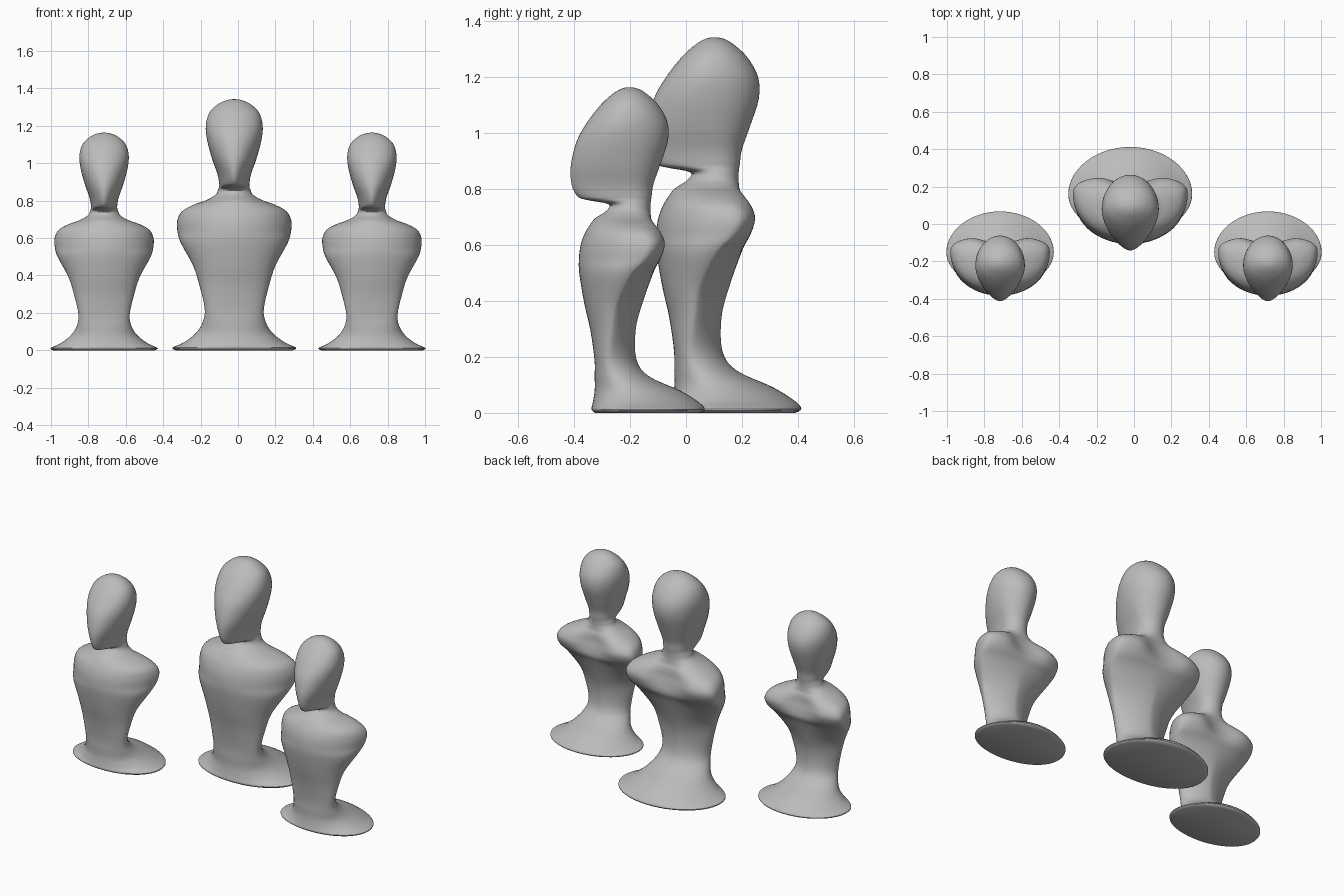
import bpy, bmesh, math
from mathutils import Vector

cube = bpy.data.objects.get("Cube")
if cube:
    bpy.data.objects.remove(cube, do_unlink=True)

clay = bpy.data.materials.new("grey_clay")
clay.use_nodes = True
GREY = (0.5, 0.5, 0.5, 1)
clay.diffuse_color = GREY
clay.node_tree.nodes["Principled BSDF"].inputs["Base Color"].default_value = GREY

# Cross-sections: height, half width, front y, widest y, back y
BASE = [(.008, .315, -.04, .16, .39), (.022, .33, -.055, .16, .412),
        (.05, .27, -.05, .15, .39), (.1, .205, -.042, .11, .31),
        (.16, .168, -.042, .05, .18)]
TORSO = [(.23, .158, -.043, .02, .13), (.35, .185, -.06, .03, .127),
         (.46, .22, -.085, .045, .155), (.58, .285, -.105, .1, .2),
         (.64, .303, -.107, .15, .24), (.7, .305, -.1, .16, .257),
         (.75, .28, -.082, .14, .245), (.785, .22, -.06, .12, .225)]
NECK = [(.81, .15, -.04, .11, .205), (.84, .1, .005, .11, .193),
        (.868, .086, .015, .11, .19)]
HEAD = [(.885, .081, -.07, .11, .191), (.9, .081, -.112, .11, .193),
        (.95, .09, -.137, .1, .2), (1.03, .118, -.14, .09, .228),
        (1.13, .145, -.115, .08, .26), (1.21, .152, -.07, .08, .257),
        (1.28, .132, -.015, .09, .218), (1.325, .085, .035, .1, .17),
        (1.345, .04, .07, .1, .135), (1.35, .008, .095, .1, .106)]
SEGMENTS = 56
STEPS = 4


def bump(z, centre, spread):
    return math.exp(-((z - centre) / spread) ** 2)


def smooth_sections(rows):
    """Catmull-Rom interpolation between cross-sections."""
    pts = [Vector(r) for r in rows]
    pts = [pts[0]] + pts + [pts[-1]]
    out = []
    for a, b, c, d in zip(pts, pts[1:], pts[2:], pts[3:]):
        for i in range(STEPS):
            t = i / STEPS
            out.append((b * 2 + (c - a) * t + (a * 2 - b * 5 + c * 4 - d) * t**2
                        + (b * 3 - a - c * 3 + d) * t**3) / 2)
    return out + [pts[-1]]


def power(v, p):
    return math.copysign(abs(v) ** p, v)


def ring_point(section, angle):
    """Rounded front; wedge-shaped waist and hollow between shoulder blades."""
    z, half, front, mid, back = section
    c, s = math.cos(angle), math.sin(angle)
    if s < 0:
        p = 1 - .12 * bump(z, .2, .15) + .15 * bump(z, .93, .08)
        x, y = half * power(c, p), mid + (mid - front) * power(s, p)
    else:
        p = 1 + .4 * bump(z, .38, .18) - .3 * bump(z, .72, .08)
        x, y = half * power(c, p), mid + (back - mid) * power(s, p)
        hollow = .05 * bump(z, .72, .08)
        y -= hollow * s * math.cos(min(1, abs(x) / .2) * math.pi / 2) ** 2
    return x, y, z


def build_bust(name, scale, x, y):
    bm = bmesh.new()
    rings = []
    for section in smooth_sections(BASE + TORSO + NECK + HEAD):
        rings.append([bm.verts.new(ring_point(section, math.tau * i / SEGMENTS))
                      for i in range(SEGMENTS)])
    for low, high in zip(rings, rings[1:]):
        for i in range(SEGMENTS):
            j = (i + 1) % SEGMENTS
            bm.faces.new((low[i], low[j], high[j], high[i]))
    bm.faces.new(rings[0][::-1])
    bm.faces.new(rings[-1])
    bmesh.ops.recalc_face_normals(bm, faces=bm.faces)
    mesh = bpy.data.meshes.new(name)
    bm.to_mesh(mesh)
    bm.free()
    mesh.materials.append(clay)
    bust = bpy.data.objects.new(name, mesh)
    bpy.context.collection.objects.link(bust)
    bust.location = (x, y, -.008 * scale)
    bust.scale = (scale,) * 3
    bpy.ops.object.select_all(action='DESELECT')
    bust.select_set(True)
    bpy.context.view_layer.objects.active = bust
    bpy.ops.object.shade_smooth_by_angle(angle=math.radians(40))


build_bust("centre_bust", 1, -.02, 0)
for side, sign in (("left", 1), ("right", -1)):
    build_bust(side + "_bust", .867, sign * .716, -.29)
